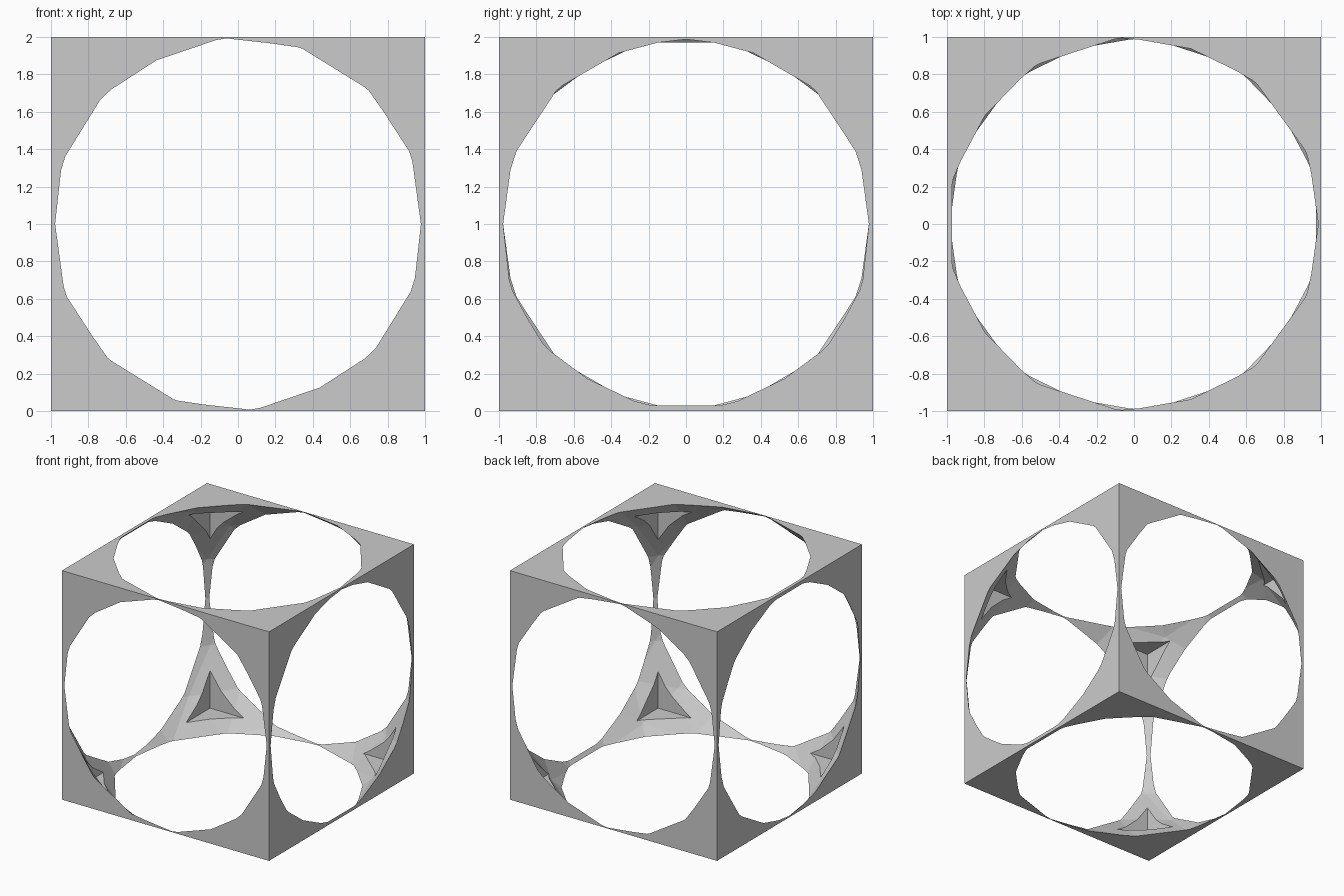
import bpy

if "Cube" in bpy.data.objects:
    bpy.data.objects.remove(bpy.data.objects["Cube"])

CENTRE = (0, 0, 1)

# Outer block, 2 units on a side
bpy.ops.mesh.primitive_cube_add(size=2, location=CENTRE)
frame = bpy.context.object
frame.name = "cube_frame"

# Faceted ball that opens a round window in every face
bpy.ops.mesh.primitive_ico_sphere_add(subdivisions=3, radius=1.416, location=CENTRE)
ball = bpy.context.object
ball.name = "ball_cutter"

# Inner box whose corners leave the small three-sided pits
bpy.ops.mesh.primitive_cube_add(size=1.8, location=CENTRE)
box = bpy.context.object
box.name = "box_cutter"


def cut(target, cutter):
    """Subtract the cutter from the target and remove it."""
    cutter.hide_render = True
    bpy.ops.object.select_all(action='DESELECT')
    bpy.context.view_layer.objects.active = target
    target.select_set(True)
    mod = target.modifiers.new(cutter.name, 'BOOLEAN')
    mod.operation = 'DIFFERENCE'
    mod.solver = 'EXACT'
    mod.object = cutter
    bpy.ops.object.modifier_apply(modifier=mod.name)
    bpy.data.objects.remove(cutter, do_unlink=True)


cut(frame, ball)
cut(frame, box)
bpy.ops.object.shade_flat()
